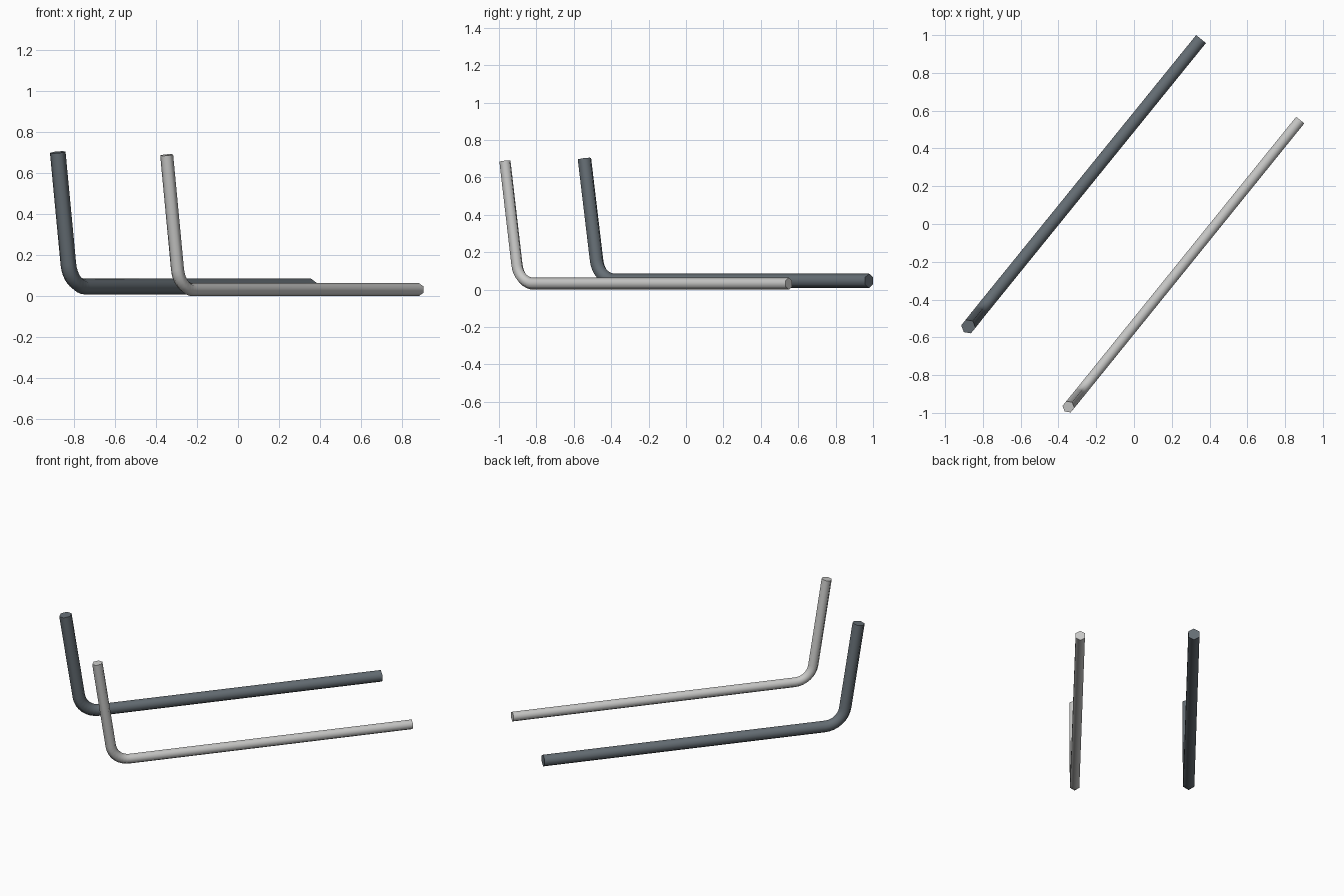
import bpy, bmesh, math
from mathutils import Vector

cube = bpy.data.objects.get("Cube")
if cube:
    bpy.data.objects.remove(cube, do_unlink=True)

SIDES = 6
BEND_STEPS = 8


def make_material(name, color):
    mat = bpy.data.materials.new(name)
    mat.use_nodes = True
    mat.diffuse_color = (*color, 1)
    mat.node_tree.nodes["Principled BSDF"].inputs["Base Color"].default_value = (*color, 1)
    return mat


def bent_path(tip, corner, end, setback):
    """Centre line of a rod with a circular bend at the corner."""
    to_tip, to_end = (tip - corner).normalized(), (end - corner).normalized()
    half = to_tip.angle(to_end) / 2
    radius = setback * math.tan(half)
    bisector = (to_tip + to_end).normalized()
    centre = corner + bisector * (setback / math.cos(half))
    across = (to_end - to_tip).normalized()
    sweep = math.pi / 2 - half
    bend = []
    for i in range(BEND_STEPS + 1):
        a = sweep * (2 * i / BEND_STEPS - 1)
        bend.append(centre + (across * math.sin(a) - bisector * math.cos(a)) * radius)
    return [tip, *bend, end]


def bent_rod(name, tip, corner, end, radius, setback, mat):
    tip, corner, end = Vector(tip), Vector(corner), Vector(end)
    path = bent_path(tip, corner, end, setback)
    side = (tip - corner).cross(end - corner).normalized()
    bm = bmesh.new()
    rings = []
    # Hexagonal section, one corner lying in the plane of the bend
    for i, p in enumerate(path):
        before = (p - path[i - 1]).normalized() if i else Vector()
        after = (path[i + 1] - p).normalized() if i + 1 < len(path) else Vector()
        up = side.cross(before + after).normalized()
        angles = [math.tau * k / SIDES for k in range(SIDES)]
        rings.append([bm.verts.new(p + (up * math.cos(a) + side * math.sin(a)) * radius)
                      for a in angles])
    for r0, r1 in zip(rings, rings[1:]):
        for k in range(SIDES):
            n = (k + 1) % SIDES
            bm.faces.new((r0[k], r0[n], r1[n], r1[k])).smooth = True
    # Flat end caps with sharp rims
    for ring in (rings[0], rings[-1]):
        cap = bm.faces.new(ring)
        for e in cap.edges:
            e.smooth = False
    bmesh.ops.recalc_face_normals(bm, faces=bm.faces)
    mesh = bpy.data.meshes.new(name)
    bm.to_mesh(mesh)
    bm.free()
    mesh.materials.append(mat)
    obj = bpy.data.objects.new(name, mesh)
    bpy.context.collection.objects.link(obj)
    return obj


dark_steel = make_material("dark_steel", (0.13, 0.155, 0.175))
light_steel = make_material("light_steel", (0.58, 0.58, 0.57))

# Thick and thin bent rods lying side by side
bent_rod("thick_rod", (-0.877, -0.543, 0.70), (-0.815, -0.465, 0.047),
         (0.355, 0.979, 0.047), 0.0385, 0.11, dark_steel)
bent_rod("thin_rod", (-0.347, -0.968, 0.687), (-0.285, -0.892, 0.032),
         (0.88, 0.55, 0.032), 0.032, 0.1, light_steel)
